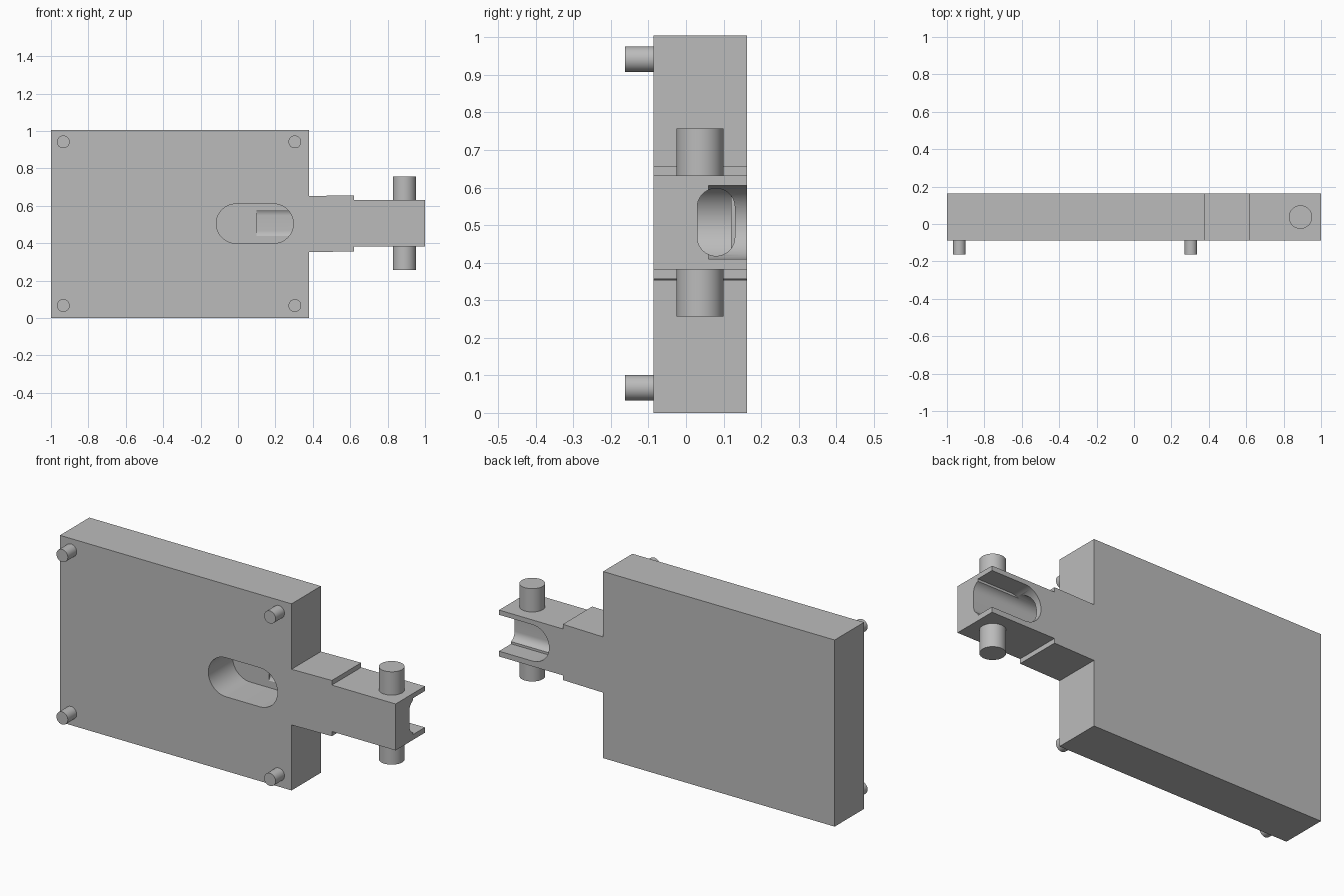
import bpy
import bmesh
import math
from mathutils import Matrix, Vector

cube = bpy.data.objects.get("Cube")
if cube:
    bpy.data.objects.remove(cube, do_unlink=True)

grey = bpy.data.materials.new("plain_grey")
grey.use_nodes = True
colour = (0.5, 0.5, 0.5, 1)
grey.diffuse_color = colour
grey.node_tree.nodes["Principled BSDF"].inputs["Base Color"].default_value = colour

MID_Z = 0.505
FRONT, BACK = -0.087, 0.163


def prism(name, points, offset):
    """Extrude a closed outline of 3D points along an offset."""
    bm = bmesh.new()
    face = bm.faces.new([bm.verts.new(p) for p in points])
    result = bmesh.ops.extrude_face_region(bm, geom=[face])
    verts = [v for v in result["geom"] if isinstance(v, bmesh.types.BMVert)]
    bmesh.ops.translate(bm, verts=verts, vec=offset)
    bmesh.ops.recalc_face_normals(bm, faces=bm.faces[:])
    mesh = bpy.data.meshes.new(name)
    bm.to_mesh(mesh)
    bm.free()
    mesh.materials.append(grey)
    obj = bpy.data.objects.new(name, mesh)
    bpy.context.collection.objects.link(obj)
    return obj


def stadium(half_length, radius, steps=24):
    """Outline of a slot lying along its first axis."""
    points = []
    for side in (1, -1):
        for i in range(steps + 1):
            a = math.pi * (i / steps - 0.5)
            points.append((side * (half_length + radius * math.cos(a)),
                           side * radius * math.sin(a)))
    return points


def smooth(obj):
    bpy.ops.object.select_all(action="DESELECT")
    obj.select_set(True)
    bpy.context.view_layer.objects.active = obj
    bpy.ops.object.shade_smooth_by_angle(angle=math.radians(30))


def pin(name, start, direction, radius, length):
    axis = Vector(direction)
    turn = Vector((0, 0, 1)).rotation_difference(axis).to_matrix()
    ring = [Vector(start) + turn @ Vector((radius * math.cos(a), radius * math.sin(a), 0))
            for a in (math.tau * i / 48 for i in range(48))]
    smooth(prism(name, ring, axis * length))


# Block with a stepped arm, drawn as one mirrored outline
upper = [(-1, 0.5025), (0.38, 0.5025), (0.38, 0.15),
         (0.62, 0.15), (0.62, 0.125), (1, 0.125)]
outline = upper + [(x, -h) for x, h in reversed(upper)]
body = prism("block_and_arm", [(x, FRONT, 0.5025 + h + (0.004 if x > 0.38 else 0))
                               for x, h in outline], (0, BACK - FRONT, 0))

# Front slot, arm pocket open at the end, and the channel joining them
cutters = [
    prism("front_slot_cutter", [(0.09 + u, FRONT - 0.05, MID_Z + v)
                                for u, v in stadium(0.101, 0.105)], (0, 0.257, 0)),
    prism("arm_pocket_cutter", [(1 + u, 0.06, MID_Z + 0.003 + v)
                                for u, v in stadium(0.2, 0.098)], (0, 0.2, 0)),
    prism("channel_cutter", [(0.1, 0.08 + v, MID_Z + 0.003 + u)
                             for u, v in stadium(0.04, 0.05)], (1, 0, 0)),
]
bpy.context.view_layer.objects.active = body
for cutter in cutters:
    cutter.hide_render = True
    cut = body.modifiers.new(cutter.name, "BOOLEAN")
    cut.operation = "DIFFERENCE"
    cut.solver = "EXACT"
    cut.object = cutter
    bpy.ops.object.modifier_apply(modifier=cut.name)
    bpy.data.objects.remove(cutter, do_unlink=True)
smooth(body)

# Four locating pins on the front
for x, side in ((-0.934, "right"), (0.304, "left")):
    for z, level in ((0.067, "lower"), (0.942, "upper")):
        pin(f"{level}_{side}_pin", (x, FRONT + 0.01, z), (0, -1, 0), 0.034, 0.086)

# Trunnions above and below the arm end
for sign, level in ((1, "upper"), (-1, "lower")):
    pin(f"{level}_trunnion", (0.89, 0.037, 0.507 + sign * 0.115), (0, 0, sign), 0.0625, 0.135)
